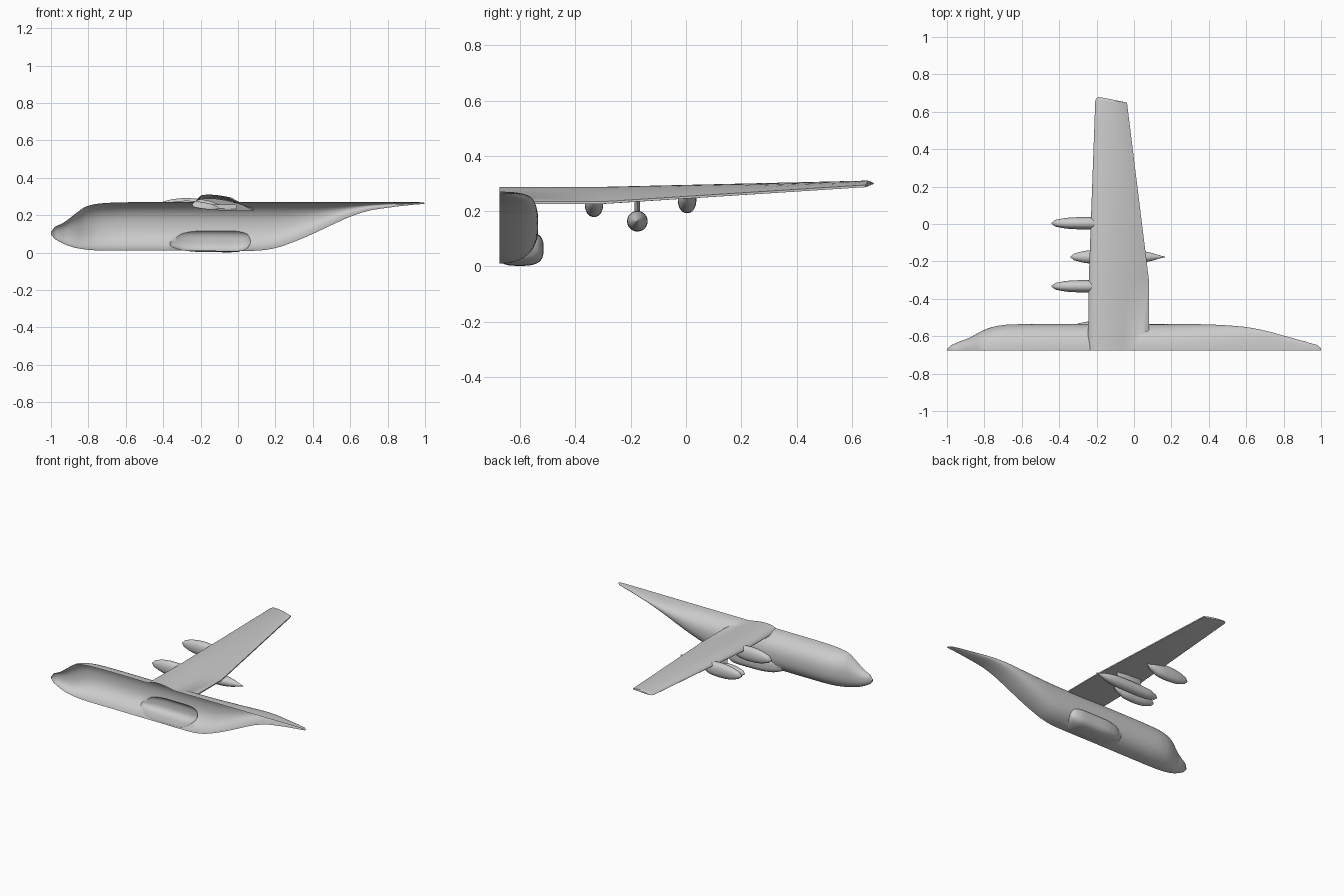
import bpy, bmesh, math
from mathutils import Vector

if "Cube" in bpy.data.objects:
    bpy.data.objects.remove(bpy.data.objects["Cube"], do_unlink=True)

CUT = -0.675  # centre plane where the half shell is open

grey = bpy.data.materials.new("plain_grey")
grey.use_nodes = True
grey.diffuse_color = (0.6, 0.6, 0.6, 1)
grey.node_tree.nodes["Principled BSDF"].inputs["Base Color"].default_value = (0.6, 0.6, 0.6, 1)


def finish(obj, angle=40):
    """Smooth shading that keeps sharp edges."""
    bpy.ops.object.select_all(action='DESELECT')
    obj.select_set(True)
    bpy.context.view_layer.objects.active = obj
    bpy.ops.object.shade_smooth_by_angle(angle=math.radians(angle))


def loft(name, rings):
    """Skin a list of equal rings and cap both ends."""
    bm = bmesh.new()
    loops = [[bm.verts.new(p) for p in ring] for ring in rings]
    n = len(loops[0])
    for a, b in zip(loops, loops[1:]):
        for i in range(n):
            j = (i + 1) % n
            bm.faces.new((a[i], a[j], b[j], b[i]))
    bm.faces.new(loops[0])
    bm.faces.new(loops[-1])
    bmesh.ops.recalc_face_normals(bm, faces=bm.faces)
    mesh = bpy.data.meshes.new(name)
    bm.to_mesh(mesh)
    bm.free()
    mesh.materials.append(grey)
    obj = bpy.data.objects.new(name, mesh)
    bpy.context.collection.objects.link(obj)
    return obj


def refine(rows, steps=4):
    """Curve smoothly through the station rows."""
    pts = [Vector(r) for r in rows]
    out = []
    for i in range(len(pts) - 1):
        a, b = pts[i], pts[i + 1]
        ta = (b - pts[max(i - 1, 0)]) / 2
        tb = (pts[min(i + 2, len(pts) - 1)] - a) / 2
        for k in range(steps):
            t = k / steps
            p = (a * (2*t**3 - 3*t**2 + 1) + ta * (t**3 - 2*t**2 + t)
                 + b * (3*t**2 - 2*t**3) + tb * (t**3 - t**2))
            p.x = a.x + (b.x - a.x) * t
            out.append(p)
    return out + [pts[-1]]


def pod_body(name, stations, y, power=2, sides=32, lift=0):
    """Body along x; each station is x, bottom, top, half width."""
    rings = []
    for x, low, high, half in refine(stations):
        ring = []
        for i in range(sides):
            a = 2 * math.pi * (i + 0.5) / sides
            c, s = math.cos(a), math.sin(a)
            u = math.copysign(abs(c) ** (2 / power), c)
            v = math.copysign(abs(s) ** (2 / power), s)
            ring.append((x, y + half * u, (low + high) / 2 + (high - low) / 2 * v + lift))
        rings.append(ring)
    return loft(name, rings)


def wing_ring(y, lead, trail, z_lead, z_trail, up, down, sweep=0, count=16):
    """Aerofoil with a blunt trailing edge."""
    def point(t, bulge, edge):
        f = 2.6 * math.sqrt(t) * (1 - t)
        return (lead + (trail - lead) * t, y - sweep * t,
                z_lead + (z_trail - z_lead) * t + bulge * f + edge * t)
    ts = [(k / count) ** 2 for k in range(count + 1)]
    upper = [point(t, up, 0.004) for t in reversed(ts)]
    lower = [point(t, -down, -0.004) for t in ts[1:]]
    return upper + lower


# Fuselage
fuselage = pod_body("fuselage", [
    (-1.0, .095, .112, .008), (-.98, .072, .138, .026), (-.93, .046, .162, .048),
    (-.88, .028, .2, .067), (-.82, .017, .243, .1), (-.76, .012, .26, .124),
    (-.68, .01, .267, .137), (-.55, .01, .27, .14), (-.2, .01, .27, .14),
    (.1, .01, .27, .14), (.2, .024, .27, .14), (.3, .058, .27, .14),
    (.4, .1, .27, .138), (.5, .147, .27, .133), (.6, .192, .27, .124),
    (.7, .224, .27, .105), (.8, .24, .27, .078), (.92, .254, .27, .046),
    (.98, .259, .269, .028), (1.0, .262, .266, .012)], CUT, 2.3, 64)

# Wheel fairing
fairing = pod_body("wheel_fairing", [
    (-.38, .055, .075, .02), (-.36, .034, .096, .045), (-.3, .013, .12, .07),
    (-.22, .004, .127, .084), (-.1, .002, .127, .086), (0, .004, .125, .085),
    (.05, .025, .113, .07), (.085, .07, .085, .03)], -0.602, 3, 48)

# Wing: straight inner panel, tapered and raised outer panel, rounded tip
wing = loft("wing", [
    wing_ring(-0.73, -.247, .08, .252, .23, .041, .012),
    wing_ring(-0.3, -.242, .08, .252, .23, .041, .012),
    wing_ring(0.66, -.207, -.037, .297, .29, .014, .004, .015),
    wing_ring(0.672, -.202, -.038, .298, .291, .011, .002, .022),
    wing_ring(0.68, -.19, -.042, .299, .292, .004, .001, .03)])

# Merge the shell parts, then open the shell along the centre plane
for part in (fairing, wing):
    mod = fuselage.modifiers.new("join_" + part.name, 'BOOLEAN')
    mod.operation = 'UNION'
    mod.solver = 'EXACT'
    mod.object = part
    bpy.context.view_layer.objects.active = fuselage
    bpy.ops.object.modifier_apply(modifier=mod.name)
    bpy.data.objects.remove(part, do_unlink=True)
fuselage.name = "half_airframe"
bm = bmesh.new()
bm.from_mesh(fuselage.data)
bmesh.ops.bisect_plane(bm, geom=bm.verts[:] + bm.edges[:] + bm.faces[:], dist=1e-5,
                       plane_co=(0, CUT, 0), plane_no=(0, 1, 0), clear_inner=True)
bm.to_mesh(fuselage.data)
bm.free()
finish(fuselage)

# Engine nacelles
for label, y, lift in (("inner", -0.333, 0), ("outer", 0.004, .014)):
    finish(pod_body(label + "_engine_nacelle", [
        (-.44, .222, .232, .005), (-.42, .204, .252, .018), (-.36, .185, .27, .029),
        (-.28, .178, .278, .033), (-.2, .184, .272, .032),
        (-.14, .21, .26, .02), (-.105, .235, .245, .004)], y, 2.2, 28, lift))

# Drop tank
finish(pod_body("drop_tank", [
    (-.34, .16, .166, .003), (-.32, .145, .181, .018), (-.26, .13, .196, .033),
    (-.17, .126, .2, .037), (0, .127, .199, .036), (.08, .138, .188, .025),
    (.165, .161, .165, .002)], -0.176, 2, 28))

# Tank pylon
finish(loft("tank_pylon", [
    [(x + shift, -0.176 + w, z) for x, w in
     ((-.2, 0), (-.17, .009), (-.06, .01), (.0, 0), (-.06, -.01), (-.17, -.009))]
    for z, shift in ((.185, 0), (.258, -.01))]))
